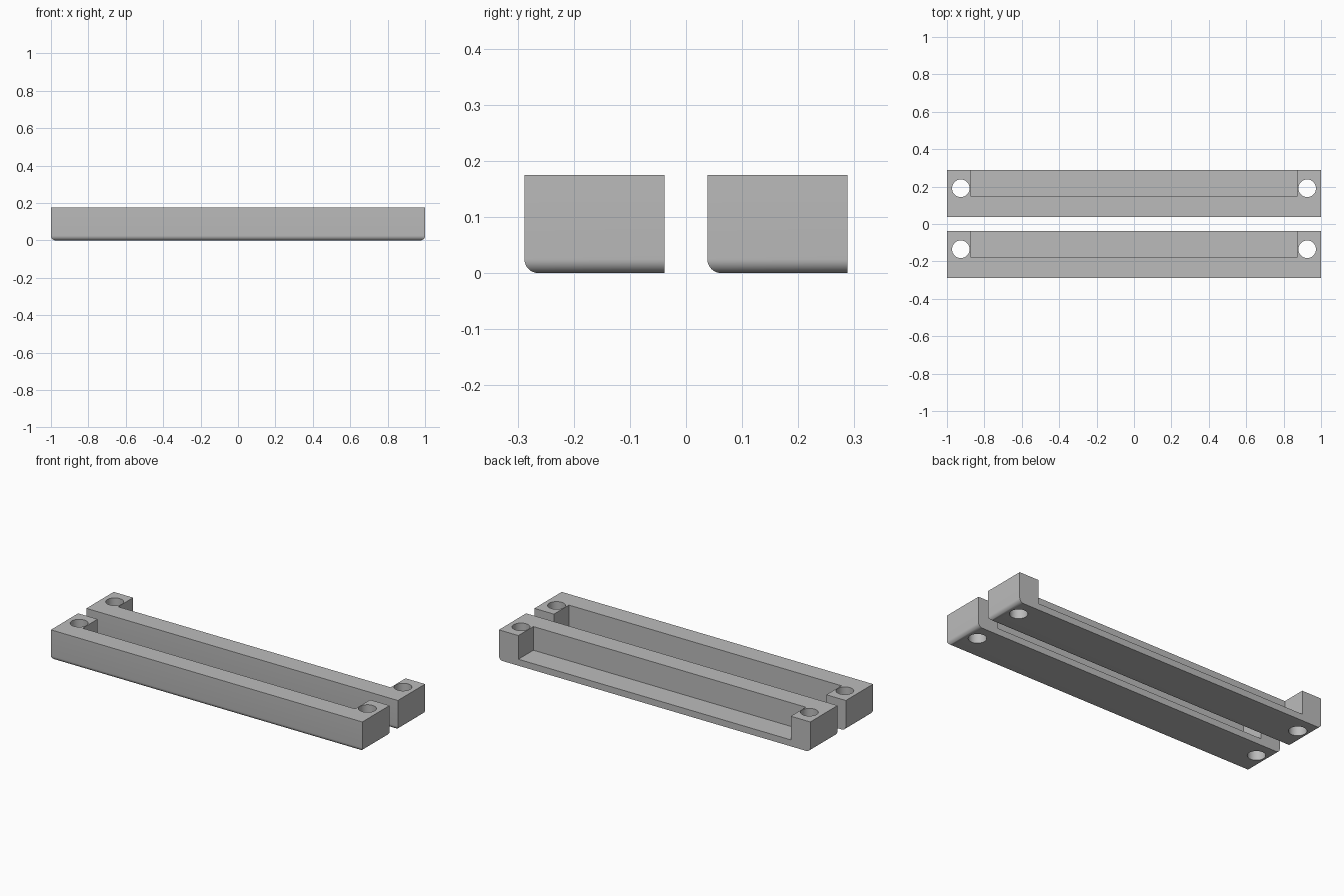
import bpy
import bmesh

if "Cube" in bpy.data.objects:
    bpy.data.objects.remove(bpy.data.objects["Cube"], do_unlink=True)

LENGTH, DEPTH, HEIGHT = 2.0, 0.25, 0.175
GAP = 0.076
ROUND = 0.025
END, WALL, FLOOR = 0.125, 0.1125, 0.0375
HOLE_X, HOLE_Y, HOLE_R = 0.926, 0.153, 0.047

grey = bpy.data.materials.new("plain grey")
grey.use_nodes = True
colour = (0.5, 0.5, 0.5, 1)
grey.diffuse_color = colour
grey.node_tree.nodes["Principled BSDF"].inputs["Base Color"].default_value = colour


def box(name, low, high):
    """Box between two opposite corners."""
    bpy.ops.mesh.primitive_cube_add(size=1)
    obj = bpy.context.object
    obj.name = name
    for v in obj.data.vertices:
        v.co = [h if c > 0 else l for c, l, h in zip(v.co, low, high)]
    return obj


def cut(obj, cutter):
    """Subtract the cutter from the object and discard it."""
    mod = obj.modifiers.new("cut", "BOOLEAN")
    mod.operation = "DIFFERENCE"
    mod.solver = "EXACT"
    mod.object = cutter
    cutter.hide_render = True
    bpy.context.view_layer.objects.active = obj
    bpy.ops.object.modifier_apply(modifier=mod.name)
    bpy.data.objects.remove(cutter, do_unlink=True)


def round_bottom(obj, front):
    """Round the lower edges, leaving the back one square."""
    bm = bmesh.new()
    bm.from_mesh(obj.data)
    edges = [e for e in bm.edges
             if all(v.co.z < 0.001 for v in e.verts)
             and any(abs(v.co.y - front) < 0.001 for v in e.verts)]
    bmesh.ops.bevel(bm, geom=edges, offset=ROUND, segments=8,
                    profile=0.5, affect="EDGES")
    bm.to_mesh(obj.data)
    bm.free()


def bracket(name, front):
    half = LENGTH / 2
    obj = box(name, (-half, front, 0), (half, front + DEPTH, HEIGHT))
    round_bottom(obj, front)

    # Long pocket, open at the back and top
    inner = half - END
    cut(obj, box("pocket_cutter", (-inner, front + WALL, FLOOR),
                 (inner, front + DEPTH + 0.1, HEIGHT + 0.1)))

    # Screw hole through each end block
    for side in (-1, 1):
        bpy.ops.mesh.primitive_cylinder_add(
            vertices=48, radius=HOLE_R, depth=1,
            location=(side * HOLE_X, front + HOLE_Y, 0))
        cut(obj, bpy.context.object)

    obj.data.materials.clear()
    obj.data.materials.append(grey)
    bpy.ops.object.select_all(action="DESELECT")
    obj.select_set(True)
    bpy.context.view_layer.objects.active = obj
    bpy.ops.object.shade_smooth_by_angle(angle=0.6)


bracket("front_bracket", -GAP / 2 - DEPTH)
bracket("back_bracket", GAP / 2)
